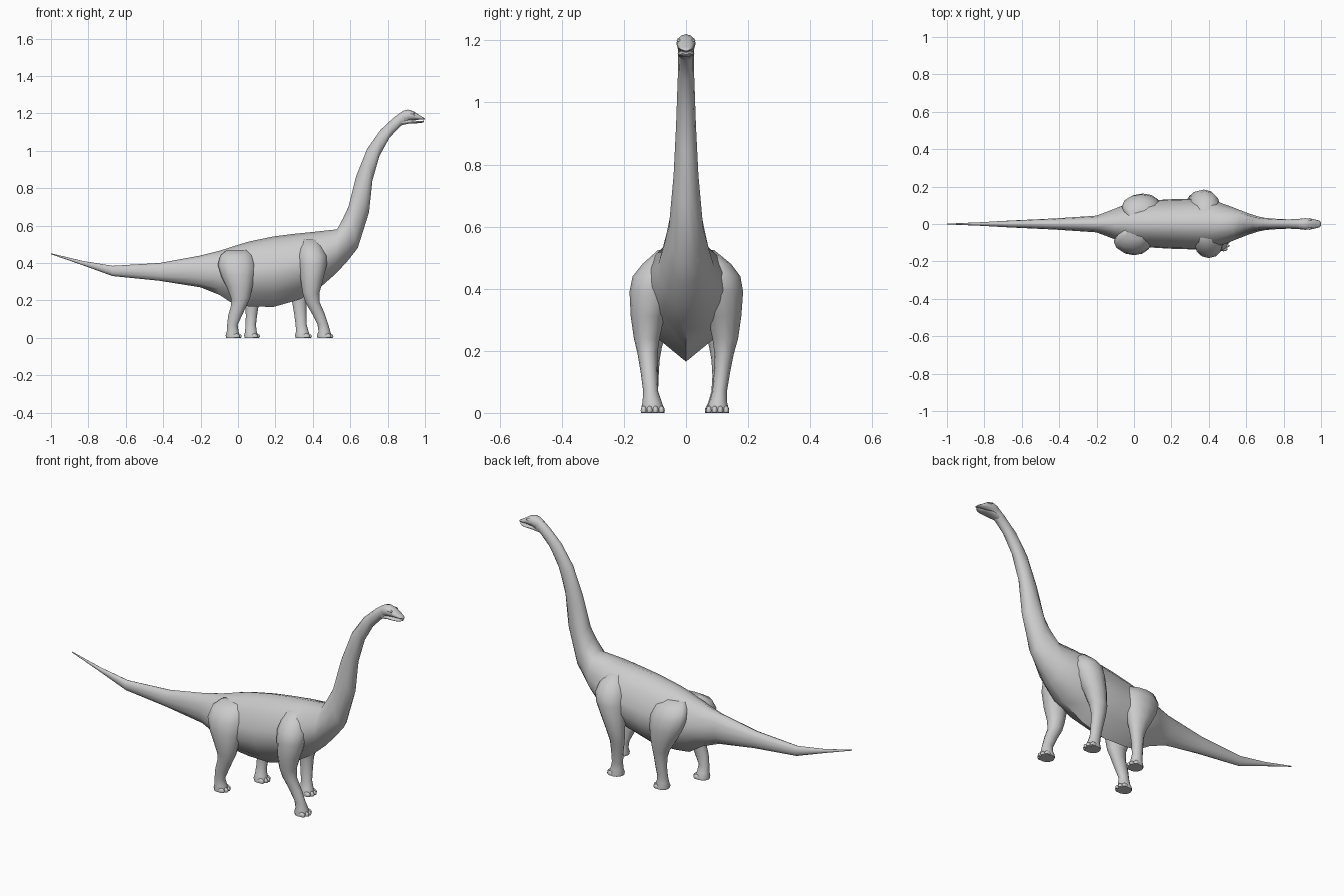
import bpy, bmesh, math
from mathutils import Vector

skin = bpy.data.materials.new("grey skin")
skin.diffuse_color = (0.6, 0.6, 0.6, 1)

# Half cross-sections (width, height) from top to bottom: round, and keeled belly
ROUND = [(0, 1), (.5, .93), (.87, .75), (1, .5), (.87, .25), (.5, .07), (0, 0)]
KEEL = [(0, 1), (.38, .95), (.72, .82), (.96, .6), (1, .42), (.66, .19), (0, 0)]


def finish(name, bm, angle=60):
    bmesh.ops.recalc_face_normals(bm, faces=bm.faces)
    mesh = bpy.data.meshes.new(name)
    bm.to_mesh(mesh)
    bm.free()
    mesh.materials.append(skin)
    ob = bpy.data.objects.new(name, mesh)
    bpy.context.collection.objects.link(ob)
    bpy.ops.object.select_all(action='DESELECT')
    ob.select_set(True)
    bpy.context.view_layer.objects.active = ob
    bpy.ops.object.shade_smooth_by_angle(angle=math.radians(angle))
    return ob


def loft(name, rings, angle=60):
    """Skin a list of equal-length closed rings and cap both ends."""
    bm = bmesh.new()
    loops = [[bm.verts.new(p) for p in ring] for ring in rings]
    n = len(loops[0])
    for a, b in zip(loops, loops[1:]):
        for i in range(n):
            j = (i + 1) % n
            bm.faces.new((a[i], a[j], b[j], b[i]))
    bm.faces.new(loops[0])
    bm.faces.new(loops[-1])
    return finish(name, bm, angle)


def spine_ring(tx, tz, bx, bz, w, keel=0):
    """Mirrored section between a top point and a bottom point."""
    half = []
    for (rw, rh), (kw, kh) in zip(ROUND, KEEL):
        y = (rw + (kw - rw) * keel) * w
        h = rh + (kh - rh) * keel
        half.append((bx + (tx - bx) * h, y, bz + (tz - bz) * h))
    return half + [(x, -y, z) for x, y, z in half[-2:0:-1]]


def leg_ring(z, x0, x1, y0, y1, side, n=12):
    cx, cy, rx, ry = (x0 + x1) / 2, (y0 + y1) / 2, (x1 - x0) / 2, (y1 - y0) / 2
    return [(cx + rx * math.cos(t), side * (cy + ry * math.sin(t)), z)
            for t in (math.tau * i / n for i in range(n))]


def blob(name, loc, size, flat=False):
    bm = bmesh.new()
    bmesh.ops.create_uvsphere(bm, u_segments=10, v_segments=6, radius=1)
    for v in bm.verts:
        v.co = Vector([c + s * k for c, s, k in zip(loc, size, v.co)])
        if flat:
            v.co.z = max(v.co.z, 0)
    return finish(name, bm)


# Tail, trunk and neck: top x, top z, bottom x, bottom z, half width, keel
TRUNK = [
    (-1, .452, -1, .447, .002, 0), (-.83, .411, -.83, .388, .009, 0),
    (-.67, .385, -.67, .33, .018, 0), (-.42, .4, -.42, .305, .03, 0),
    (-.2, .44, -.2, .27, .045, .2), (-.1, .465, -.1, .23, .085, .6),
    (0, .497, -.02, .178, .118, 1), (.06, .515, .06, .168, .124, 1),
    (.19, .542, .19, .165, .132, 1), (.3, .556, .33, .205, .136, 1),
    (.41, .567, .44, .27, .132, .8), (.53, .58, .525, .345, .092, .5),
    (.562, .64, .585, .41, .073, .3), (.59, .7, .64, .48, .056, 0),
    (.63, .86, .7, .67, .04, 0), (.69, 1.01, .718, .84, .032, 0),
    (.76, 1.11, .755, .97, .028, 0), (.83, 1.175, .81, 1.07, .025, 0),
    (.872, 1.206, .87, 1.133, .026, 0), (.9, 1.214, .91, 1.15, .026, 0),
]
loft("body", [spine_ring(*s) for s in TRUNK])

# Head: upper skull and a lower jaw split by the mouth
loft("skull", [spine_ring(*s) for s in [
    (.86, 1.198, .87, 1.145, .022, 0), (.885, 1.214, .89, 1.15, .028, 0),
    (.91, 1.22, .915, 1.16, .031, 0), (.94, 1.211, .94, 1.164, .03, 0),
    (.968, 1.192, .968, 1.166, .024, 0), (.99, 1.179, .99, 1.166, .018, 0),
    (1, 1.172, 1, 1.166, .009, 0)]])
loft("lower_jaw", [spine_ring(*s) for s in [
    (.87, 1.17, .87, 1.136, .022, 0), (.92, 1.168, .92, 1.146, .027, 0),
    (.955, 1.16, .955, 1.147, .023, 0), (.98, 1.16, .98, 1.148, .018, 0),
    (.995, 1.161, .995, 1.154, .009, 0)]])
for s in (1, -1):
    blob("eye", (.938, s * .026, 1.19), (.009, .005, .006))
    blob("brow", (.932, s * .022, 1.199), (.017, .008, .006))

# Legs: z, x range, y range (outward from the centre), top to bottom
FORE_NEAR = [
    (.525, .35, .43, .03, .09), (.48, .33, .455, .03, .14), (.44, .322, .475, .03, .172),
    (.39, .325, .475, .04, .182), (.31, .335, .455, .07, .178), (.24, .345, .435, .085, .168),
    (.19, .36, .437, .092, .156), (.13, .395, .463, .092, .146), (.07, .425, .483, .09, .138),
    (.035, .43, .493, .078, .14), (.012, .422, .5, .07, .145), (0, .425, .5, .07, .145)]
FORE_FAR = [
    (.525, .35, .42, .03, .09), (.48, .32, .45, .03, .145), (.44, .3, .46, .03, .175),
    (.39, .295, .45, .04, .184), (.31, .29, .41, .07, .178), (.24, .287, .38, .085, .168),
    (.19, .29, .367, .092, .154), (.13, .3, .366, .09, .142), (.07, .308, .367, .085, .132),
    (.035, .31, .377, .075, .132), (.012, .305, .385, .065, .138), (0, .308, .385, .065, .138)]
HIND_NEAR = [
    (.47, -.06, .06, .02, .08), (.44, -.095, .08, .03, .13), (.39, -.108, .095, .03, .16),
    (.33, -.09, .09, .04, .167), (.27, -.06, .077, .06, .165), (.21, -.037, .064, .078, .155),
    (.17, -.038, .045, .085, .147), (.12, -.052, .022, .088, .142), (.07, -.058, -.002, .09, .135),
    (.035, -.06, .003, .08, .136), (.012, -.066, .01, .07, .14), (0, -.064, .01, .07, .14)]
HIND_FAR = [
    (.47, -.03, .08, .02, .08), (.44, -.06, .12, .03, .13), (.39, -.065, .14, .03, .158),
    (.33, -.045, .14, .04, .163), (.27, -.01, .13, .06, .16), (.21, .025, .118, .075, .15),
    (.17, .038, .11, .082, .143), (.12, .042, .102, .085, .138), (.07, .04, .096, .082, .13),
    (.035, .038, .1, .072, .13), (.012, .033, .108, .062, .135), (0, .035, .108, .062, .135)]

for name, rows, side in (("front_leg_right", FORE_NEAR, -1), ("front_leg_left", FORE_FAR, 1),
                         ("hind_leg_right", HIND_NEAR, -1), ("hind_leg_left", HIND_FAR, 1)):
    loft(name, [leg_ring(*r, side) for r in rows])
    # Four toes fanned along the front of the foot
    x1, y0, y1 = rows[-1][2:5]
    for i in range(4):
        u = (i + .5) / 4
        back = .022 * (2 * u - 1) ** 2
        blob(name + "_toe", (x1 - .008 - back, side * (y0 + (y1 - y0) * u), .008),
             (.02, .0105, .015), flat=True)
